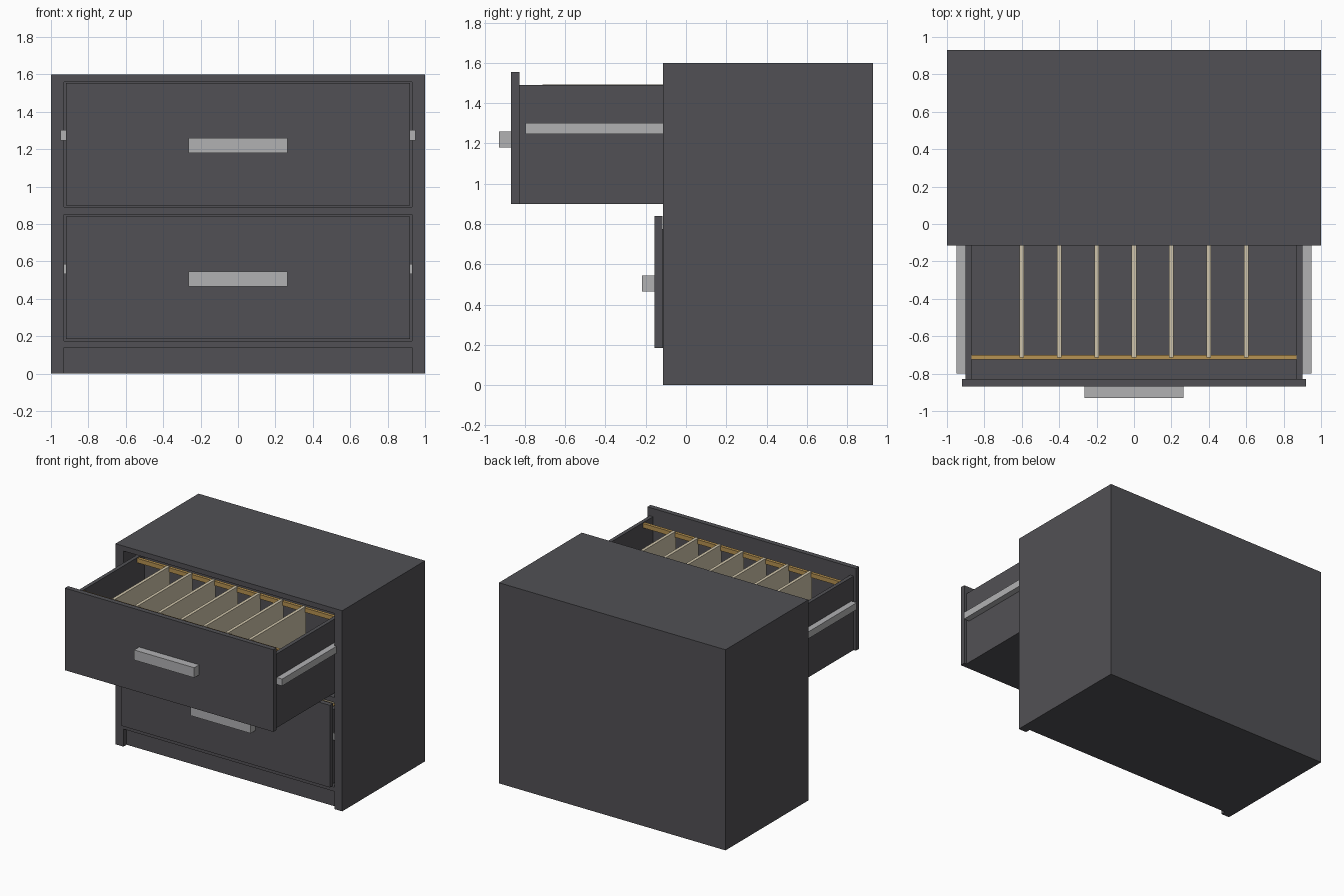
import bpy

if "Cube" in bpy.data.objects:
    bpy.data.objects.remove(bpy.data.objects["Cube"])


def material(name, rgb):
    m = bpy.data.materials.new(name)
    m.diffuse_color = (*rgb, 1)
    m.use_nodes = True
    m.node_tree.nodes["Principled BSDF"].inputs["Base Color"].default_value = m.diffuse_color
    return m


CHARCOAL = material("charcoal", (0.083, 0.081, 0.090))
METAL = material("light_grey_metal", (0.44, 0.44, 0.45))
BRASS = material("brass", (0.47, 0.29, 0.085))
CARD = material("cream_card", (0.62, 0.55, 0.40))


def box(name, x, y, z, mat):
    """Box from (min, max) ranges on each axis."""
    xs, ys, zs = x, y, z
    verts = [(a, b, c) for a in xs for b in ys for c in zs]
    faces = [(0, 1, 3, 2), (4, 6, 7, 5), (0, 4, 5, 1),
             (2, 3, 7, 6), (0, 2, 6, 4), (1, 5, 7, 3)]
    me = bpy.data.meshes.new(name)
    me.from_pydata(verts, [], faces)
    me.materials.append(mat)
    ob = bpy.data.objects.new(name, me)
    bpy.context.collection.objects.link(ob)
    return ob


def pair(name, x, y, z, mat):
    """Box on the right and its mirror on the left."""
    box(name + "_right", x, y, z, mat)
    box(name + "_left", (-x[1], -x[0]), y, z, mat)


# Cabinet carcass
FRONT, BACK = -0.115, 0.93
pair("side_panel", (0.93, 1.0), (FRONT, BACK), (0, 1.6), CHARCOAL)
box("top_panel", (-0.93, 0.93), (FRONT, BACK), (1.56, 1.6), CHARCOAL)
box("back_panel", (-0.93, 0.93), (0.89, BACK), (0.14, 1.56), CHARCOAL)
box("middle_shelf", (-0.93, 0.93), (FRONT, 0.89), (0.85, 0.89), CHARCOAL)
box("bottom_panel", (-0.93, 0.93), (FRONT, 0.89), (0.14, 0.175), CHARCOAL)
box("plinth", (-0.93, 0.93), (FRONT + 0.04, BACK), (0, 0.14), CHARCOAL)


def drawer(tag, y, z):
    """Drawer whose front face lies at y and whose underside lies at z."""
    def rng(base, a, b):
        return (base + a, base + b)

    # Front, tray and handle
    box(tag + "_front", (-0.92, 0.92), rng(y, 0, 0.04), rng(z, 0, 0.655), CHARCOAL)
    pair(tag + "_side", (0.87, 0.90), rng(y, 0.04, 0.96), rng(z, 0, 0.59), CHARCOAL)
    box(tag + "_floor", (-0.87, 0.87), rng(y, 0.04, 0.96), rng(z, 0, 0.03), CHARCOAL)
    box(tag + "_back", (-0.87, 0.87), rng(y, 0.93, 0.96), rng(z, 0.03, 0.59), CHARCOAL)
    box(tag + "_handle", (-0.265, 0.265), rng(y, -0.062, 0), rng(z, 0.28, 0.36), METAL)
    pair(tag + "_slide", (0.90, 0.948), rng(y, 0.07, 0.92), rng(z, 0.347, 0.402), METAL)

    # Hanging rails and dividers
    for end, d in (("front", 0.143), ("rear", 0.84)):
        box(f"{tag}_{end}_rail", (-0.87, 0.87), rng(y, d, d + 0.025),
            rng(z, 0.55, 0.585), BRASS)
    for i in range(7):
        cx = -0.6 + 0.2 * i
        box(f"{tag}_divider_{i + 1}", rng(cx, -0.0125, 0.0125),
            rng(y, 0.155, 0.85), rng(z, 0.06, 0.594), CARD)


drawer("upper_drawer", -0.868, 0.90)
drawer("lower_drawer", -0.157, 0.185)
